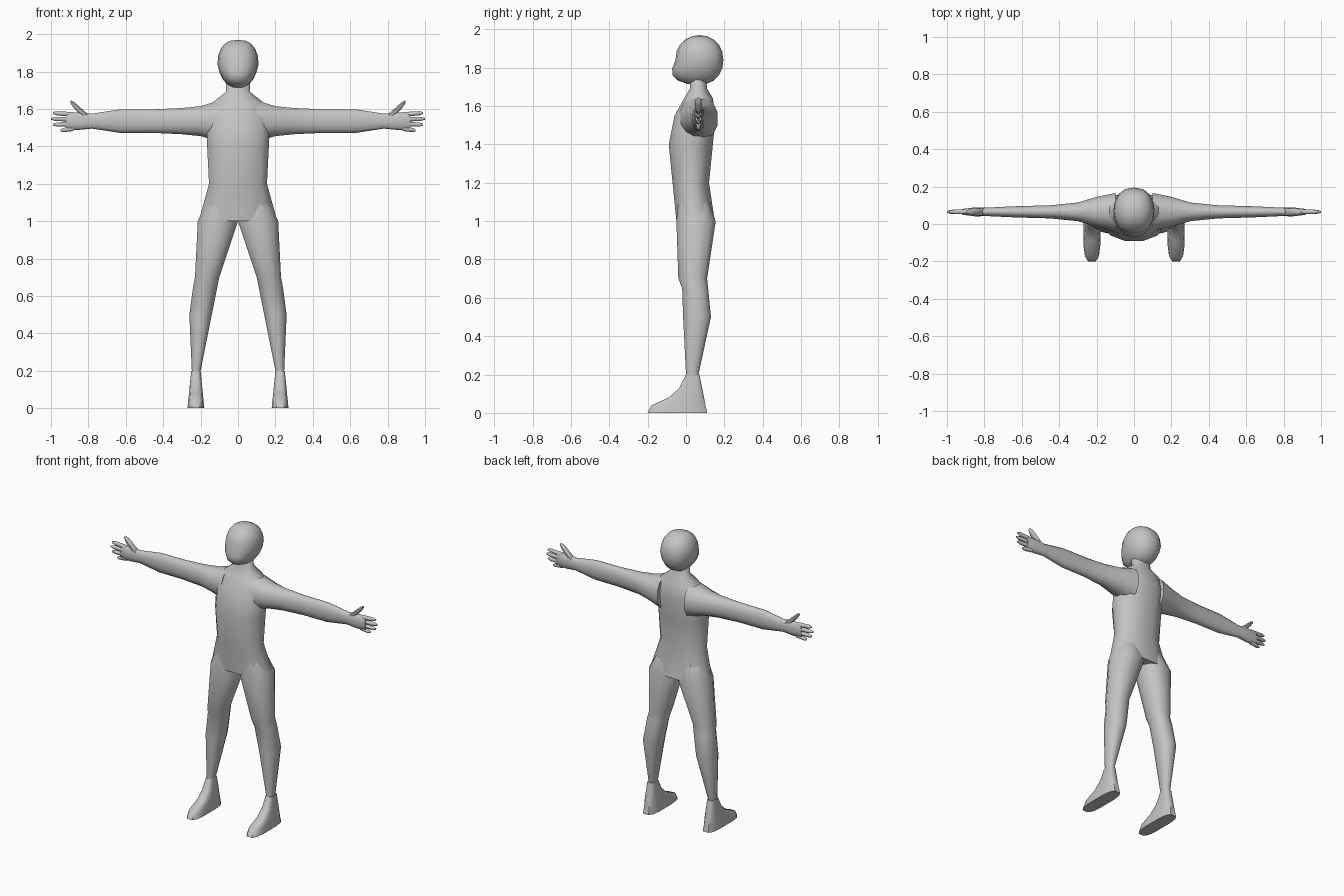
import bpy
import bmesh
from math import cos, sin, tau, radians, copysign

cube = bpy.data.objects.get("Cube")
if cube:
    bpy.data.objects.remove(cube)

GREY = (.55, .55, .55, 1)
grey = bpy.data.materials.new("plain grey")
grey.use_nodes = True
grey.diffuse_color = GREY
shader = next(node for node in grey.node_tree.nodes if node.type == "BSDF_PRINCIPLED")
shader.inputs["Base Color"].default_value = GREY


def rounded(value, power):
    return copysign(abs(value) ** power, value)


def finish(bm, name, mirror):
    """Shade the mesh smooth, keep strong creases and make the object."""
    bmesh.ops.recalc_face_normals(bm, faces=bm.faces)
    for face in bm.faces:
        face.smooth = True
    for edge in bm.edges:
        edge.smooth = edge.calc_face_angle(0) < radians(50)
    mesh = bpy.data.meshes.new(name)
    bm.to_mesh(mesh)
    bm.free()
    mesh.materials.append(grey)
    obj = bpy.data.objects.new(name, mesh)
    bpy.context.collection.objects.link(obj)
    if mirror:
        obj.modifiers.new("Mirror", "MIRROR").use_axis = (True, False, False)


def loft(name, axis, rings, sides=12, power=.9, mirror=True):
    """Skin rings of (position, low, high, low, high) placed along an axis.
    The extents are x, y for axis z and y, z for axis x."""
    bm = bmesh.new()
    widest = cos(tau / sides / 2) ** power
    loops = []
    for position, a_low, a_high, b_low, b_high in rings:
        loop = []
        for side in range(sides):
            angle = tau * (side + .5) / sides
            across = rounded(cos(angle), power) / widest
            along = rounded(sin(angle), power) / widest
            a = (a_low + a_high + (a_high - a_low) * across) / 2
            b = (b_low + b_high + (b_high - b_low) * along) / 2
            point = (a, b, position) if axis == "z" else (position, a, b)
            loop.append(bm.verts.new(point))
        loops.append(loop)
    for lower, upper in zip(loops, loops[1:]):
        for side in range(sides):
            following = (side + 1) % sides
            bm.faces.new((lower[side], lower[following], upper[following], upper[side]))
    bm.faces.new(loops[0])
    bm.faces.new(loops[-1])
    finish(bm, name, mirror)


# Torso running up into the neck: height, half width, front, back
torso = [
    (1, .21, -.05, .15),
    (1.2, .155, -.07, .12),
    (1.4, .165, -.09, .14),
    (1.55, .17, -.06, .155),
    (1.64, .13, -.01, .14),
    (1.69, .065, .02, .11),
    (1.8, .06, .02, .1),
]
loft("torso", "z", [(z, -width, width, front, back) for z, width, front, back in torso],
     mirror=False)

# Head: a ball with a narrowed jaw and the lower face drawn forward
ball = bmesh.new()
bmesh.ops.create_uvsphere(ball, u_segments=16, v_segments=10, radius=1)
for vert in ball.verts:
    x, y, z = vert.co
    jaw = max(0, -z)
    face = max(0, -y)
    vert.co.x = .11 * rounded(x, .8) * (1 - .2 * jaw)
    vert.co.y = .07 + .125 * y - .08 * jaw * face
    vert.co.z = 1.84 + .13 * rounded(z, .9)
finish(ball, "head", False)

# Legs: height, inner, outer, front, back
loft("legs", "z", [
    (1.1, .02, .17, -.04, .12),
    (1, 0, .215, -.05, .155),
    (.7, .1, .23, -.04, .11),
    (.65, .11, .24, -.02, .115),
    (.5, .14, .26, -.015, .13),
    (.2, .2, .247, 0, .065),
])

# Feet: the sole spreads downwards and the toes reach forward
feet = []
for z, toe in ((.2, 0), (.13, -.035), (.08, -.09), (.04, -.18), (0, -.2)):
    half = .045 - .1 * z
    feet.append((z, .225 - half, .225 + half, toe, .11 - .2 * z))
loft("feet", "z", feet, power=.6)

# Arms from inside the shoulder to the palm: reach, half depth, half height
arms = []
for x, depth, height in ((.1, .1, .11), (.2, .08, .08), (.3, .05, .07), (.45, .035, .063),
                         (.63, .03, .063), (.78, .023, .04), (.85, .024, .047), (.92, .015, .045)):
    arms.append((x, .065 - depth, .065 + depth, 1.535 - height, 1.535 + height))
loft("arms", "x", arms)


def digit(name, start, end, radius):
    """A tapered finger between two (x, z) points."""
    rings = []
    for part, taper in ((0, 1), (.8, .85), (1, .4)):
        x, z = (a + (b - a) * part for a, b in zip(start, end))
        thick = radius * taper
        rings.append((x, .065 - thick, .065 + thick, z - thick, z + thick))
    loft(name, "x", rings, sides=8)


# Fingers fan out from the palm, thumbs point upwards
fingers = {"index": .99, "middle": 1, "ring": .99, "little": .95}
for order, (name, reach) in enumerate(fingers.items()):
    offset = .035 - .025 * order
    digit(name + "_fingers", (.88, 1.535 + offset), (reach, 1.535 + offset * 1.25), .013)
digit("thumbs", (.8, 1.55), (.895, 1.638), .02)
